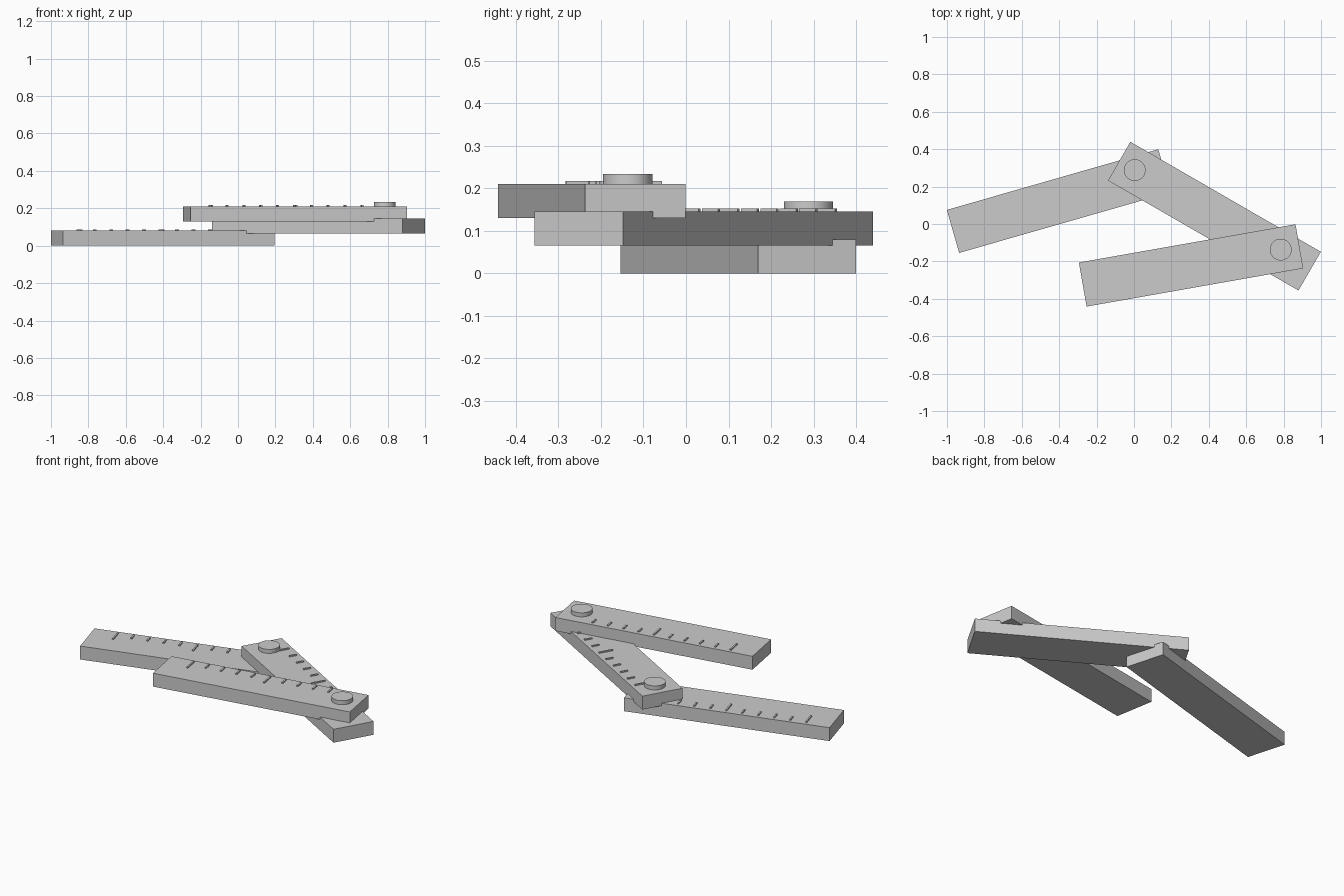
import bpy
import math
from mathutils import Matrix, Vector

if "Cube" in bpy.data.objects:
    bpy.data.objects.remove(bpy.data.objects["Cube"])

LENGTH, WIDTH, THICK = 1.176, 0.239, 0.08
TICK_STEP, TICK_START, TICK_TOP = 0.0915, -0.447, 0.10

grey = bpy.data.materials.new("light grey")
grey.diffuse_color = (0.6, 0.6, 0.6, 1)
grey.use_nodes = True
grey.node_tree.nodes["Principled BSDF"].inputs["Base Color"].default_value = grey.diffuse_color


def finish(name, frame, location):
    """Name the active primitive, colour it and place it in its arm's frame."""
    ob = bpy.context.object
    ob.name = name
    ob.data.materials.append(grey)
    ob.matrix_world = frame @ Matrix.Translation(Vector(location))
    return ob


def box(name, frame, location, size):
    bpy.ops.mesh.primitive_cube_add(size=1)
    ob = bpy.context.object
    ob.data.transform(Matrix.Diagonal((*size, 1)))
    return finish(name, frame, location)


def arm(name, x, y, z, degrees, pivot=None):
    """One ruler segment with its graduation ticks and optional hinge knob."""
    frame = Matrix.Translation((x, y, z)) @ Matrix.Rotation(math.radians(degrees), 4, 'Z')
    box(name, frame, (0, 0, THICK / 2), (LENGTH, WIDTH, THICK))

    # Raised graduation ticks, every fifth one long
    for i in range(10):
        size = 0.083 if i % 5 == 0 else 0.044
        box(f"{name}_tick_{i}", frame,
            (TICK_START + i * TICK_STEP, TICK_TOP - size / 2, THICK + 0.0025),
            (0.009, size, 0.009))

    # Hinge knob
    if pivot is not None:
        bpy.ops.mesh.primitive_cylinder_add(vertices=48, radius=0.058, depth=0.034)
        finish(f"{name}_hinge_knob", frame, (pivot, 0, THICK + 0.007))
        bpy.ops.object.shade_smooth_by_angle(angle=math.radians(30))


arm("lower_arm", -0.4025, 0.1225, 0.0, 16)
arm("middle_arm", 0.43, 0.042, 0.065, -30, pivot=-0.492)
arm("upper_arm", 0.305, -0.2215, 0.13, 10, pivot=0.487)
